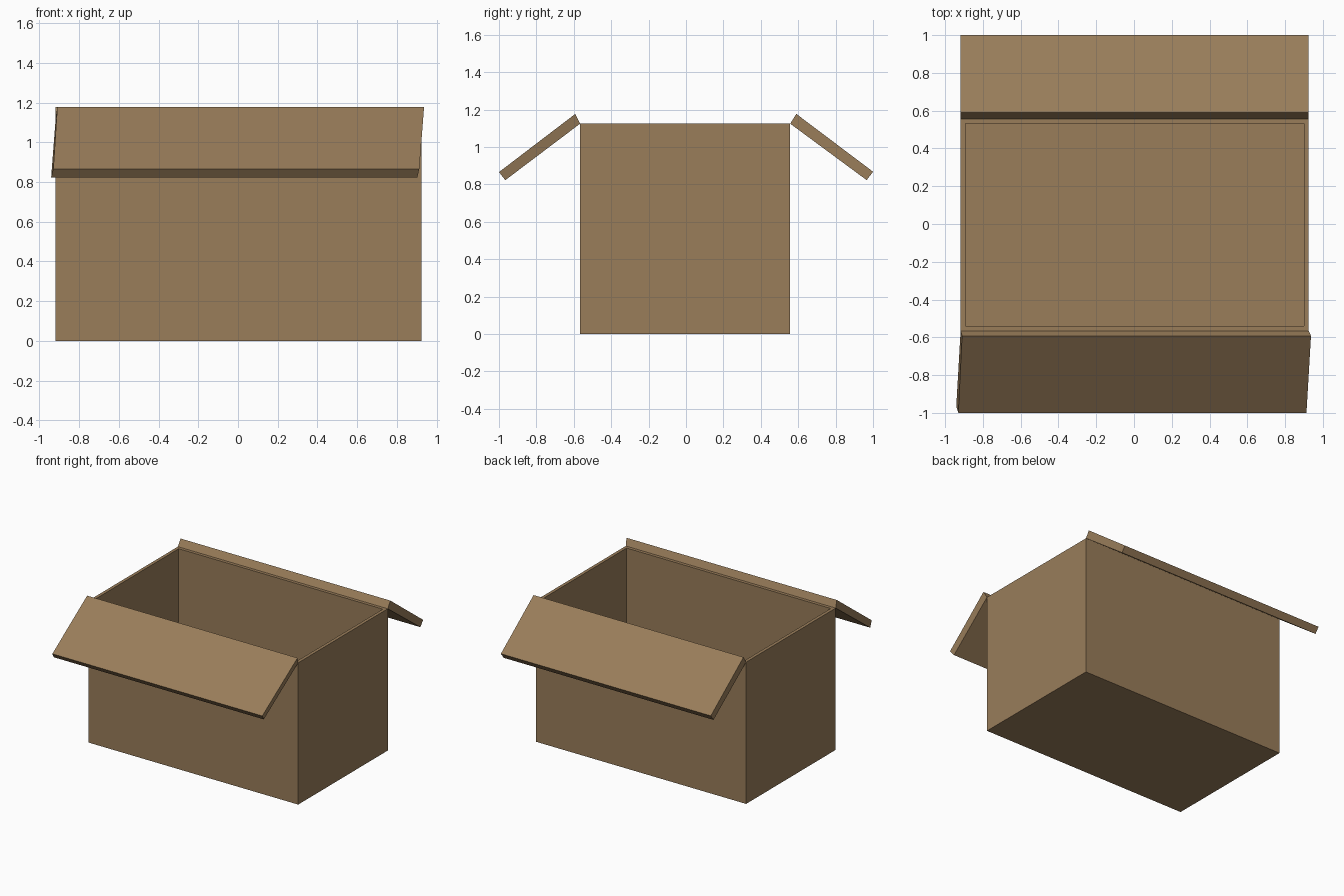
import bpy, bmesh

if "Cube" in bpy.data.objects:
    bpy.data.objects.remove(bpy.data.objects["Cube"])

# single cardboard colour
card = bpy.data.materials.new("cardboard brown")
card.diffuse_color = (0.319, 0.205, 0.102, 1)
card.use_nodes = True
card.node_tree.nodes["Principled BSDF"].inputs["Base Color"].default_value = card.diffuse_color


def finish(name, bm):
    bmesh.ops.recalc_face_normals(bm, faces=bm.faces)
    me = bpy.data.meshes.new(name)
    bm.to_mesh(me)
    bm.free()
    me.materials.append(card)
    ob = bpy.data.objects.new(name, me)
    bpy.context.collection.objects.link(ob)
    return ob


def flap(name, section):
    """Board from (left x, right x, y, z) corners of its cross-section."""
    bm = bmesh.new()
    left = [bm.verts.new((a, y, z)) for a, b, y, z in section]
    right = [bm.verts.new((b, y, z)) for a, b, y, z in section]
    bm.faces.new(left)
    bm.faces.new(right[::-1])
    for i in range(4):
        j = (i + 1) % 4
        bm.faces.new((left[i], right[i], right[j], left[j]))
    return finish(name, bm)


# Open box: a block whose top is inset to a rim and pushed down to the floor
X0, X1, Y0, Y1, H, T = -0.918, 0.925, -0.566, 0.557, 1.125, 0.036
bm = bmesh.new()
bmesh.ops.create_cube(bm, size=1)
for v in bm.verts:
    v.co = (X1 if v.co.x > 0 else X0, Y1 if v.co.y > 0 else Y0, H if v.co.z > 0 else 0)
top = max(bm.faces, key=lambda f: f.calc_center_median().z)
bmesh.ops.inset_region(bm, faces=[top], thickness=T)
floor = bmesh.ops.extrude_face_region(bm, geom=[top])["geom"]
bmesh.ops.delete(bm, geom=[top], context='FACES_ONLY') if top.is_valid else None
for v in floor:
    if isinstance(v, bmesh.types.BMVert):
        v.co.z = T
finish("box_body", bm)

# Straight back flap
flap("back_flap", [(X0, X1, Y1, H), (X0, X1, 0.59, 1.177),
                   (X0, X1, 1.0, 0.868), (X0, X1, 0.966, 0.823)])
# Front flap, slightly skewed sideways
flap("front_flap", [(-0.918, 0.925, Y0, H), (-0.910, 0.937, -0.592, 1.177),
                    (-0.930, 0.913, -1.0, 0.866), (-0.941, 0.903, -0.966, 0.823)])
